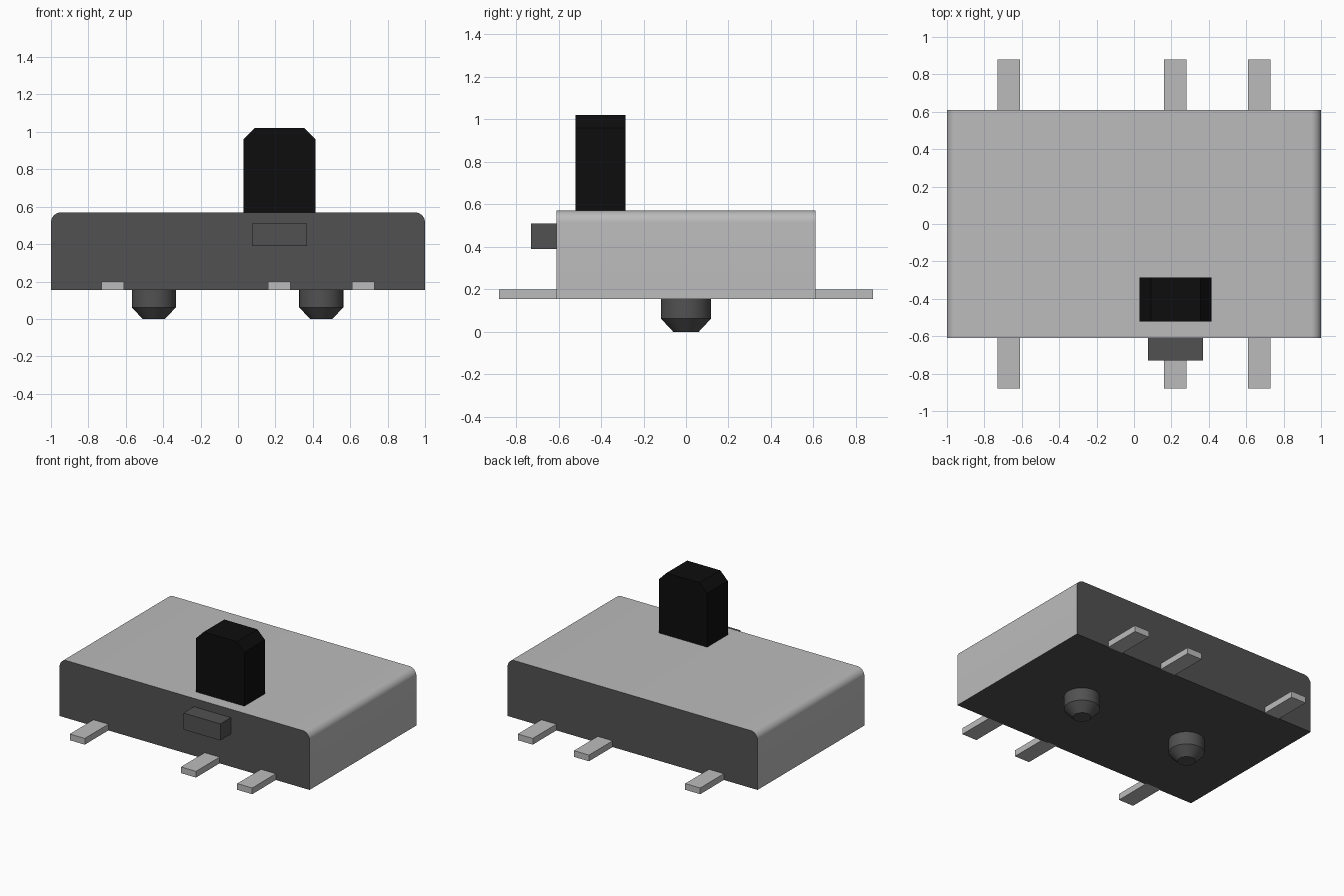
import bpy, bmesh, math

if "Cube" in bpy.data.objects:
    bpy.data.objects.remove(bpy.data.objects["Cube"])


def material(name, value):
    m = bpy.data.materials.new(name)
    m.use_nodes = True
    color = (value, value, value, 1)
    m.diffuse_color = color
    m.node_tree.nodes["Principled BSDF"].inputs["Base Color"].default_value = color
    return m


METAL = material("light grey metal", 0.5)
PLASTIC = material("dark grey plastic", 0.083)
BLACK = material("black plastic", 0.004)


def add_object(name, bm, mats, smooth=False):
    bmesh.ops.recalc_face_normals(bm, faces=bm.faces)
    mesh = bpy.data.meshes.new(name)
    bm.to_mesh(mesh)
    bm.free()
    for m in mats:
        mesh.materials.append(m)
    ob = bpy.data.objects.new(name, mesh)
    bpy.context.collection.objects.link(ob)
    if smooth:
        bpy.ops.object.select_all(action='DESELECT')
        ob.select_set(True)
        bpy.context.view_layer.objects.active = ob
        bpy.ops.object.shade_smooth_by_angle(angle=math.radians(30))
    return ob


def prism(profile, y0, y1):
    """Extrude an (x, z) outline along y."""
    bm = bmesh.new()
    a = [bm.verts.new((x, y0, z)) for x, z in profile]
    b = [bm.verts.new((x, y1, z)) for x, z in profile]
    bm.faces.new(a)
    bm.faces.new(b[::-1])
    n = len(a)
    for i in range(n):
        j = (i + 1) % n
        bm.faces.new((a[i], b[i], b[j], a[j]))
    bm.normal_update()
    return bm


def rect(x0, x1, z0, z1):
    return [(x0, z0), (x1, z0), (x1, z1), (x0, z1)]


BASE, TOP, DEPTH = 0.155, 0.57, 0.61

# Housing: metal cover with rounded top edges, plastic ends and underside
R, STEPS = 0.055, 8
arc = [(1 - R + R * math.cos(t), TOP - R + R * math.sin(t))
       for t in (math.pi / 2 * i / STEPS for i in range(STEPS + 1))]
outline = [(-1, BASE), (1, BASE)] + arc + [(-x, z) for x, z in reversed(arc)]
bm = prism(outline, -DEPTH, DEPTH)
bmesh.ops.recalc_face_normals(bm, faces=bm.faces)
for f in bm.faces:
    f.material_index = 1 if abs(f.normal.y) > 0.5 or f.normal.z < -0.5 else 0
add_object("housing", bm, [METAL, PLASTIC], smooth=True)

# Slider knob with chamfered top
C = 0.06
knob = [(0.03, TOP - 0.01), (0.415, TOP - 0.01), (0.415, 1.02 - C),
        (0.415 - C, 1.02), (0.03 + C, 1.02), (0.03, 1.02 - C)]
add_object("slider_knob", prism(knob, -0.52, -0.285), [BLACK])

# Small plastic block on the front
add_object("front_tab", prism(rect(0.075, 0.37, 0.39, 0.51), -0.73, -DEPTH + 0.01), [PLASTIC])

# Flat terminals, three on each side
for side, sign in (("front", -1), ("back", 1)):
    for i, x in enumerate((-0.67, 0.22, 0.67)):
        ys = sorted((sign * (DEPTH - 0.01), sign * 0.88))
        add_object(f"{side}_terminal_{i + 1}",
                   prism(rect(x - 0.06, x + 0.06, BASE, 0.2), *ys), [METAL])

# Locating pegs with tapered tips
for name, x in (("right_peg", -0.45), ("left_peg", 0.445)):
    bm = bmesh.new()
    rings = []
    for r, z in ((0.06, 0), (0.118, 0.062), (0.118, BASE + 0.01)):
        rings.append([bm.verts.new((x + r * math.cos(math.tau * i / 40),
                                    r * math.sin(math.tau * i / 40), z)) for i in range(40)])
    for lo, hi in zip(rings, rings[1:]):
        for i in range(40):
            j = (i + 1) % 40
            bm.faces.new((lo[i], lo[j], hi[j], hi[i]))
    bm.faces.new(rings[0][::-1])
    bm.faces.new(rings[-1])
    add_object(name, bm, [PLASTIC], smooth=True)
